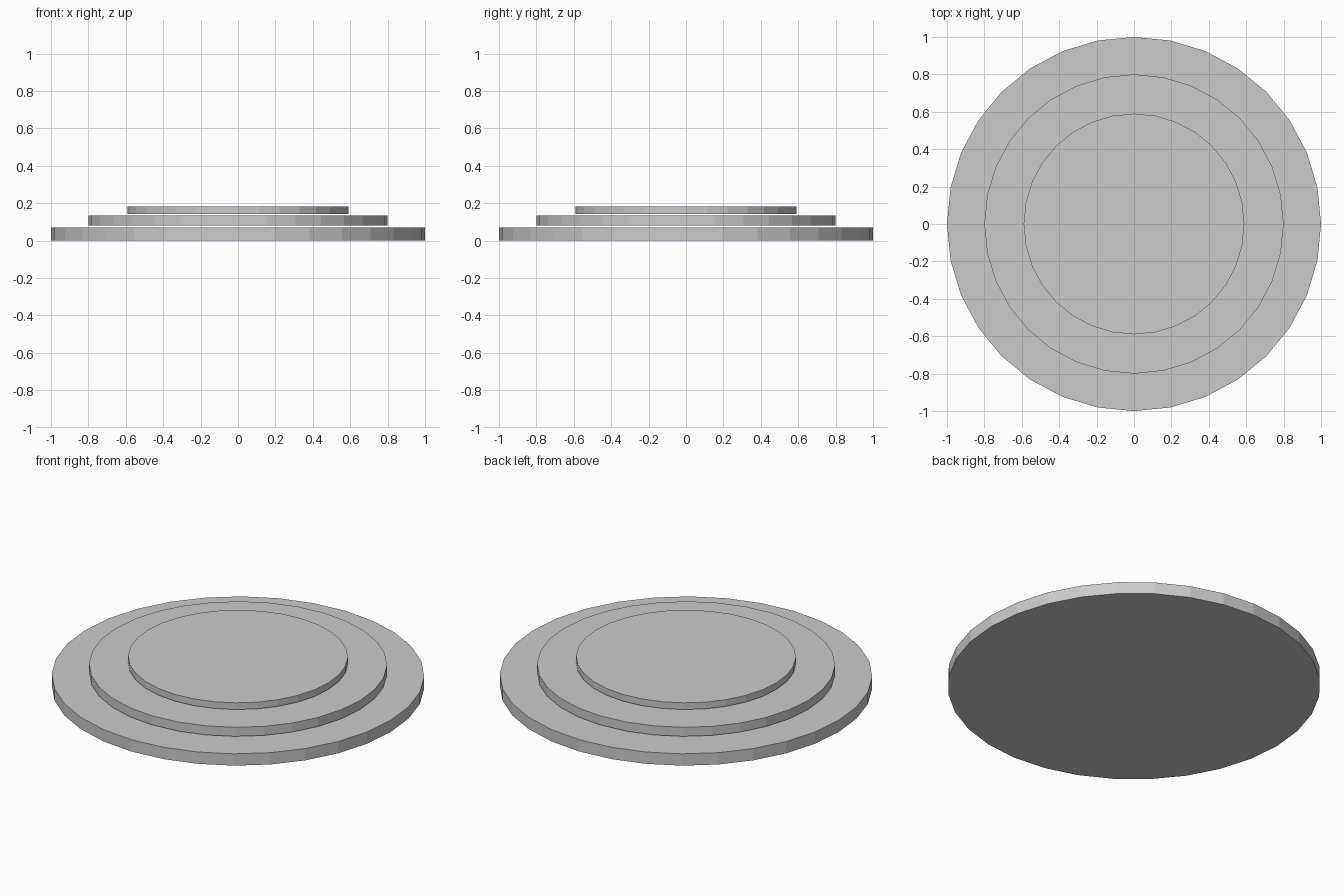
import bpy, bmesh, random
from mathutils import Vector

if "Cube" in bpy.data.objects:
    bpy.data.objects.remove(bpy.data.objects["Cube"])

random.seed(4)
SIDES = 32


def make_disc(radius, z0, z1):
    bm = bmesh.new()
    bmesh.ops.create_cone(bm, cap_ends=True, segments=SIDES,
                          radius1=radius, radius2=radius, depth=z1 - z0)
    bmesh.ops.translate(bm, verts=bm.verts, vec=(0, 0, (z0 + z1) / 2))
    return bm


def cut_shard(radius, z0, z1, seed, others):
    # keep the part of the disc nearest to this seed, capping every cut
    bm = make_disc(radius, z0, z1)
    for o in others:
        res = bmesh.ops.bisect_plane(
            bm, geom=bm.verts[:] + bm.edges[:] + bm.faces[:], dist=1e-6,
            plane_co=(seed + o) / 2, plane_no=o - seed, clear_outer=True)
        if not bm.faces:
            break
        rim = [e for e in bm.edges if e.is_boundary]
        if rim:
            bmesh.ops.holes_fill(bm, edges=rim, sides=0)
    bmesh.ops.recalc_face_normals(bm, faces=bm.faces)
    return bm


def cracked_disc(name, radius, z0, z1, points):
    mid = (z0 + z1) / 2
    seeds = [Vector((x, y, mid + random.uniform(-0.015, 0.015))) for x, y in points]
    for i, s in enumerate(seeds):
        others = sorted((o for o in seeds if o is not s), key=lambda o: (o - s).length)
        bm = cut_shard(radius, z0, z1, s, others)
        if bm.faces:
            label = f"{name}_shard_{i + 1:02d}"
            me = bpy.data.meshes.new(label)
            bm.to_mesh(me)
            bpy.context.collection.objects.link(bpy.data.objects.new(label, me))
        bm.free()


# Bottom slab: large inner pieces, small rim pieces
cracked_disc("bottom_slab", 1.0, 0.0, 0.07, [
    (-0.3, 0.35), (0.3, 0.3), (-0.35, -0.3), (0.3, -0.3),
    (-0.4, 0.8), (0.0, 0.9), (0.29, 0.87), (0.48, 0.79), (0.65, 0.64),
    (0.75, 0.45), (0.93, 0.28), (0.8, 0.2), (0.88, -0.2), (0.75, -0.58),
    (0.6, -0.68), (0.4, -0.8), (-0.1, -0.95), (-0.1, -0.8), (-0.55, -0.76),
    (-0.73, -0.57), (-0.87, -0.32), (-0.95, 0.29), (-0.79, 0.25), (-0.68, 0.63)])

# Middle slab
cracked_disc("middle_slab", 0.8, 0.08, 0.134, [
    (-0.1, 0.15), (0.25, -0.1), (-0.2, -0.35),
    (-0.22, 0.62), (0.1, 0.72), (0.38, 0.6), (0.52, 0.42), (0.68, 0.15),
    (0.69, -0.07), (0.63, -0.28), (0.53, -0.5), (0.27, -0.62), (0.02, -0.68),
    (-0.27, -0.68), (-0.48, -0.52), (-0.65, -0.25), (-0.68, 0.12), (-0.57, 0.42)])

# Top slab
cracked_disc("top_slab", 0.59, 0.141, 0.181, [
    (-0.1, 0.31), (-0.2, 0.06), (0.22, 0.08), (0.15, -0.16), (-0.1, -0.26),
    (0.25, 0.33), (0.2, 0.47), (0.42, 0.41), (0.5, 0.26), (0.52, -0.08),
    (0.33, -0.28), (0.13, -0.46), (-0.06, -0.54), (-0.32, -0.38),
    (-0.4, -0.22), (-0.5, 0.04), (-0.47, 0.22), (-0.33, 0.46),
    (0.02, 0.56), (0.31, -0.44), (0.45, -0.3)])
